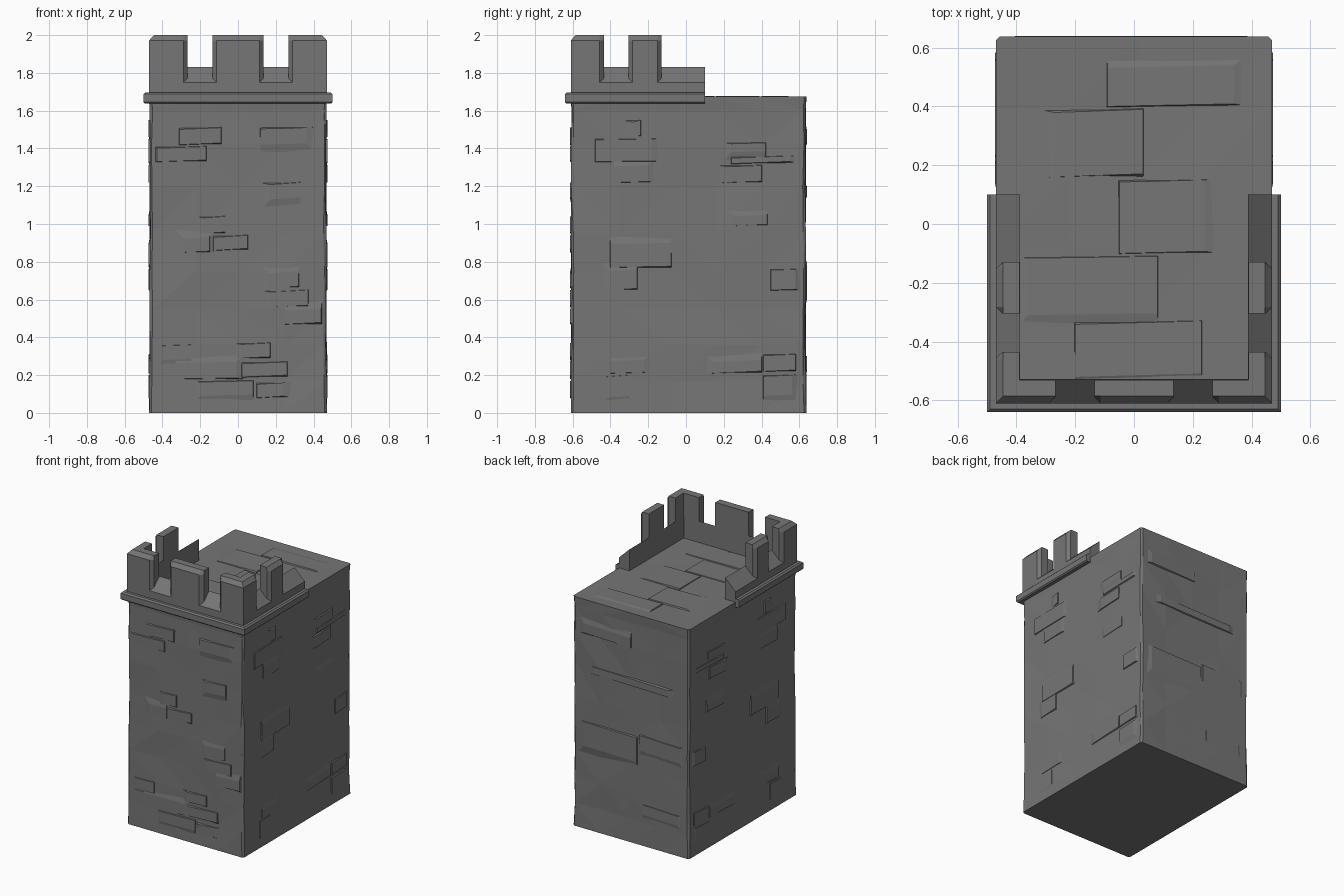
import bpy, bmesh, random
from mathutils import Vector

if "Cube" in bpy.data.objects:
    bpy.data.objects.remove(bpy.data.objects["Cube"])

random.seed(4)
HX, FRONT, BACK, TOP = 0.47, -0.61, 0.637, 1.674
grey = bpy.data.materials.new("stone grey")
grey.diffuse_color = (0.18, 0.18, 0.18, 1)
grey.use_nodes = True
grey.node_tree.nodes["Principled BSDF"].inputs["Base Color"].default_value = grey.diffuse_color


def finish(bm, name):
    bmesh.ops.recalc_face_normals(bm, faces=bm.faces)
    me = bpy.data.meshes.new(name)
    bm.to_mesh(me)
    bm.free()
    me.materials.append(grey)
    ob = bpy.data.objects.new(name, me)
    bpy.context.collection.objects.link(ob)
    return ob


def loft(bm, rings):
    """Skin equal closed rings and cap both ends."""
    vs = [[bm.verts.new(p) for p in r] for r in rings]
    n = len(vs[0])
    for a, b in zip(vs, vs[1:]):
        for i in range(n):
            j = (i + 1) % n
            bm.faces.new((a[i], a[j], b[j], b[i]))
    bm.faces.new(vs[0])
    bm.faces.new(vs[-1][::-1])


# tower body: chamfered block, sliced and slightly roughened
bm = bmesh.new()
c = 0.012
outline = [(-HX + c, FRONT), (HX - c, FRONT), (HX, FRONT + c), (HX, BACK - c),
           (HX - c, BACK), (-HX + c, BACK), (-HX, BACK - c), (-HX, FRONT + c)]
loft(bm, [[(x, y, z) for x, y in outline] for z in (0, TOP)])
cuts = [((0, 0, z), (0, 0, 1)) for z in (0.17, 0.36, 0.55, 0.75, 0.95, 1.2, 1.42, 1.6)]
cuts += [((x, 0, 0), (1, 0, 0)) for x in (-0.22, 0.02, 0.25)]
cuts += [((0, y, 0), (0, 1, 0)) for y in (-0.35, -0.08, 0.16, 0.4)]
for co, no in cuts:
    bmesh.ops.bisect_plane(bm, geom=bm.verts[:] + bm.edges[:] + bm.faces[:],
                           plane_co=co, plane_no=no)
for v in bm.verts:
    if 0.01 < v.co.z < TOP - 0.01:
        if abs(v.co.x) > 0.44:
            v.co.x *= 1 - 0.016 * random.random()
        if v.co.y < -0.59 or v.co.y > 0.61:
            v.co.y *= 1 - 0.012 * random.random()
    elif v.co.z > 1 and abs(v.co.x) < 0.4 and abs(v.co.y) < 0.55:
        v.co.z -= 0.007 * random.random()
bmesh.ops.triangulate(bm, faces=[f for f in bm.faces if f.calc_center_median().z > 0.01])
finish(bm, "tower_body")

# worn stones: shallow frustums, soft sides (l r b t) fade into the wall
PLACE = {
    "front": (lambda u, v, h: (u, FRONT - h, v), (-0.45, 0.45, 0.01, 1.64)),
    "back": (lambda u, v, h: (u, BACK + h, v), (-0.45, 0.45, 0.01, 1.64)),
    "right": (lambda u, v, h: (HX + h, u, v), (-0.59, 0.615, 0.01, 1.64)),
    "left": (lambda u, v, h: (-HX - h, u, v), (-0.59, 0.615, 0.01, 1.64)),
    "roof": (lambda u, v, h: (u, v, TOP + h), (-0.45, 0.45, -0.55, 0.61)),
}


def stones(side, table):
    put, (ul, uh, vl, vh) = PLACE[side]
    bm = bmesh.new()
    for u0, u1, v0, v1, soft in table:
        g = {s: 0.085 if s in soft else 0.005 for s in "lrbt"}
        a, b = max(ul, u0 - g["l"]), min(uh, u1 + g["r"])
        d, e = max(vl, v0 - g["b"]), min(vh, v1 + g["t"])
        t = random.uniform(0.004, 0.012)
        low = [(a, d), (b, d), (b, e), (a, e)]
        high = [(u0, v0), (u1, v0 + t), (u1, v1), (u0, v1 - t)]
        loft(bm, [[put(u, v, -0.014) for u, v in low],
                  [put(u, v, 0.003) for u, v in high]])
    finish(bm, side + "_stones")


stones("front", [
    (-0.31, -0.09, 1.42, 1.51, ""), (-0.43, -0.17, 1.33, 1.41, "l"),
    (0.12, 0.36, 1.42, 1.51, "rb"), (0.17, 0.33, 1.13, 1.22, "lb"),
    (-0.18, -0.07, 0.95, 1.04, "l"), (-0.13, 0.05, 0.86, 0.94, ""),
    (-0.29, -0.15, 0.85, 0.93, "lt"), (0.16, 0.32, 0.66, 0.75, "lt"),
    (0.17, 0.37, 0.56, 0.65, "l"), (0.25, 0.44, 0.47, 0.55, "rt"),
    (0.02, 0.17, 0.29, 0.37, "l"), (-0.33, -0.01, 0.18, 0.27, "rt"),
    (0.02, 0.26, 0.19, 0.27, ""), (-0.20, 0.08, 0.09, 0.17, "lb"),
    (0.10, 0.24, 0.08, 0.16, "r"), (-0.40, -0.25, 0.28, 0.36, "lb")])
flank = [
    (-0.48, -0.18, 1.33, 1.45, "r"), (-0.38, -0.20, 1.22, 1.31, "rt"),
    (-0.28, -0.24, 1.46, 1.55, "l"), (0.24, 0.42, 1.38, 1.43, "lb"),
    (0.24, 0.55, 1.32, 1.36, "r"), (0.22, 0.40, 1.22, 1.31, "l"),
    (0.25, 0.43, 0.99, 1.05, "lt"), (-0.40, -0.08, 0.77, 0.90, "t"),
    (-0.40, -0.26, 0.65, 0.76, "lt"), (0.45, 0.58, 0.65, 0.76, "r"),
    (0.41, 0.58, 0.22, 0.31, ""), (0.14, 0.40, 0.21, 0.28, "lt"),
    (-0.40, -0.22, 0.21, 0.28, "rt"), (-0.42, -0.30, 0.08, 0.20, "b"),
    (0.41, 0.56, 0.09, 0.20, "rb")]
stones("right", flank)
stones("left", flank)
stones("back", [
    (-0.05, 0.38, 0.60, 0.78, "rb"), (-0.40, -0.07, 0.68, 0.80, "lb"),
    (-0.30, 0.30, 1.14, 1.20, "lr"), (0.00, 0.38, 1.42, 1.50, "rt"),
    (-0.38, -0.10, 0.22, 0.30, "lb")])
stones("roof", [
    (-0.27, 0.03, 0.16, 0.39, "l"), (-0.36, 0.08, -0.31, -0.11, "lb"),
    (-0.20, 0.23, -0.52, -0.33, "b"), (-0.05, 0.24, -0.10, 0.15, "r"),
    (-0.09, 0.34, 0.40, 0.54, "rt")])


def sweep(name, path, profile, chamfer=0):
    """Sweep a (depth inward, z) profile along the parapet outline."""
    def ring(p, low=-1):
        nx = (-1 if p.x > 0 else 1) if abs(abs(p.x) - HX) < 1e-4 else 0
        ny = 1 if abs(p.y - FRONT) < 1e-4 else 0
        return [(p.x + nx * max(d, low), p.y + ny * max(d, low), z) for d, z in profile]
    pts = [Vector(p) for p in path]
    rings = [ring(p) for p in pts]
    if chamfer:
        s = pts[0] + (pts[1] - pts[0]).normalized() * chamfer
        e = pts[-1] + (pts[-2] - pts[-1]).normalized() * chamfer
        rings = ([ring(pts[0], chamfer), ring(s)] + rings[1:-1]
                 + [ring(e), ring(pts[-1], chamfer)])
    bm = bmesh.new()
    loft(bm, rings)
    return finish(bm, name)


# ledge and low parapet wall with sloping top
U = [(-HX, 0.10), (-HX, FRONT), (HX, FRONT), (HX, 0.10)]
sweep("ledge", U, [(0.02, 1.637), (-0.022, 1.637), (-0.03, 1.645), (-0.03, 1.687),
                   (-0.02, 1.697), (0.02, 1.697)])
sweep("parapet_wall", U, [(0, 1.65), (0, 1.75), (0.083, 1.83), (0.083, 1.65)])

# merlons: chamfered on the outer face
M = [(0, 1.745), (0, 1.972), (0.025, 2.0), (0.08, 2.0), (0.08, 1.745)]
sweep("front_merlon", [(-0.135, FRONT), (0.135, FRONT)], M, 0.022)
for s, side in ((-1, "left"), (1, "right")):
    sweep(side + "_corner_merlon",
          [(s * HX, -0.435), (s * HX, FRONT), (s * 0.267, FRONT)], M, 0.022)
    sweep(side + "_side_merlon", [(s * HX, -0.305), (s * HX, -0.13)], M, 0.022)
